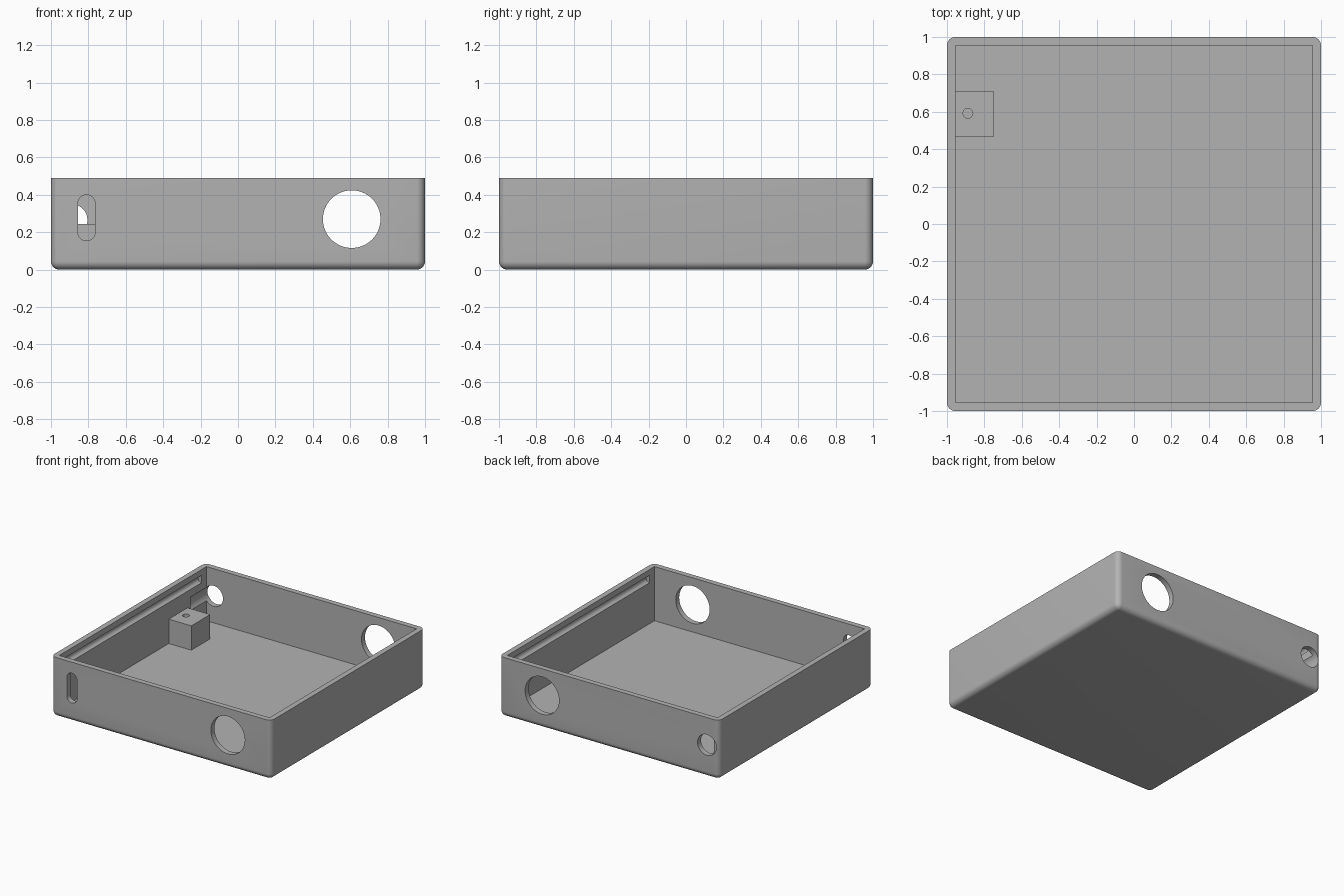
import bpy, bmesh, math
from mathutils import Matrix

cube = bpy.data.objects.get("Cube")
if cube:
    bpy.data.objects.remove(cube, do_unlink=True)

HEIGHT, WALL, ROUND = 0.49, 0.045, 0.045
INNER = 1 - WALL

grey = bpy.data.materials.new("plain grey")
grey.use_nodes = True
colour = (0.45, 0.45, 0.45, 1)
grey.diffuse_color = colour
grey.node_tree.nodes["Principled BSDF"].inputs["Base Color"].default_value = colour


def finish(bm, name):
    bmesh.ops.recalc_face_normals(bm, faces=bm.faces)
    mesh = bpy.data.meshes.new(name)
    bm.to_mesh(mesh)
    bm.free()
    mesh.materials.append(grey)
    obj = bpy.data.objects.new(name, mesh)
    bpy.context.collection.objects.link(obj)
    return obj


def box(name, low, high, rounding=0):
    bm = bmesh.new()
    bmesh.ops.create_cube(bm, size=1)
    for v in bm.verts:
        v.co = [lo + (c + 0.5) * (hi - lo) for c, lo, hi in zip(v.co, low, high)]
    if rounding:
        # round every edge except the top rim
        edges = [e for e in bm.edges if any(v.co.z < high[2] - 0.01 for v in e.verts)]
        bmesh.ops.bevel(bm, geom=edges, offset=rounding, segments=8,
                        profile=0.5, affect="EDGES")
    return finish(bm, name)


def rod(name, centre, radius, length, axis="Y", stretch=0, sides=64):
    # cylinder, optionally stretched along z into an oblong
    bm = bmesh.new()
    bmesh.ops.create_cone(bm, cap_ends=True, segments=sides, radius1=radius,
                          radius2=radius, depth=length)
    if axis == "Y":
        bmesh.ops.rotate(bm, verts=bm.verts, matrix=Matrix.Rotation(math.pi / 2, 3, "X"))
    if stretch:
        bmesh.ops.bisect_plane(bm, geom=bm.verts[:] + bm.edges[:] + bm.faces[:],
                               plane_co=(0, 0, 0), plane_no=(0, 0, 1), dist=0.0001)
        bmesh.ops.delete(bm, geom=[f for f in bm.faces], context="FACES_ONLY")
        tops = [v for v in bm.verts]
        for v in tops:
            v.co.z += stretch / 2 if v.co.z > 0.0001 else -stretch / 2
        bm.faces.ensure_lookup_table()
        bmesh.ops.convex_hull(bm, input=bm.verts)
        bmesh.ops.dissolve_limit(bm, angle_limit=0.01, verts=bm.verts, edges=bm.edges)
    bmesh.ops.translate(bm, verts=bm.verts, vec=centre)
    return finish(bm, name)


def cut(target, cutter):
    mod = target.modifiers.new("cut", "BOOLEAN")
    mod.operation, mod.solver, mod.object = "DIFFERENCE", "EXACT", cutter
    bpy.context.view_layer.objects.active = target
    bpy.ops.object.modifier_apply(modifier=mod.name)
    bpy.data.objects.remove(cutter, do_unlink=True)


def smooth(obj):
    bpy.ops.object.select_all(action="DESELECT")
    obj.select_set(True)
    bpy.context.view_layer.objects.active = obj
    bpy.ops.object.shade_smooth_by_angle(angle=math.radians(30))


# Open tray with rounded outer edges
tray = box("tray", (-1, -1, 0), (1, 1, HEIGHT), ROUND)
cut(tray, box("cavity", (-INNER, -INNER, WALL), (INNER, INNER, 1)))

# Large round openings in the front and back walls
for y in (-1, 1):
    cut(tray, rod("large_opening", (0.608, y, 0.27), 0.154, 0.2))

# Oblong slot in the front wall
cut(tray, rod("slot", (-0.81, -1, 0.277), 0.046, 0.2, stretch=0.153))

# Small round opening in the back wall, grazing the side wall
cut(tray, rod("small_opening", (-0.89, 0.9, 0.265), 0.085, 0.3))

# Lid grooves along the inside of both side walls
for side in (-1, 1):
    cut(tray, rod("lid_groove", (side * INNER, 0, 0.412), 0.03, 1.78, sides=32))
smooth(tray)

# Screw block with a blind hole
block = box("screw_block", (-INNER - 0.015, 0.465, WALL - 0.02), (-0.75, 0.71, 0.245))
cut(block, rod("screw_hole", (-0.888, 0.592, 0.2), 0.026, 0.24, axis="Z", sides=32))
smooth(block)
